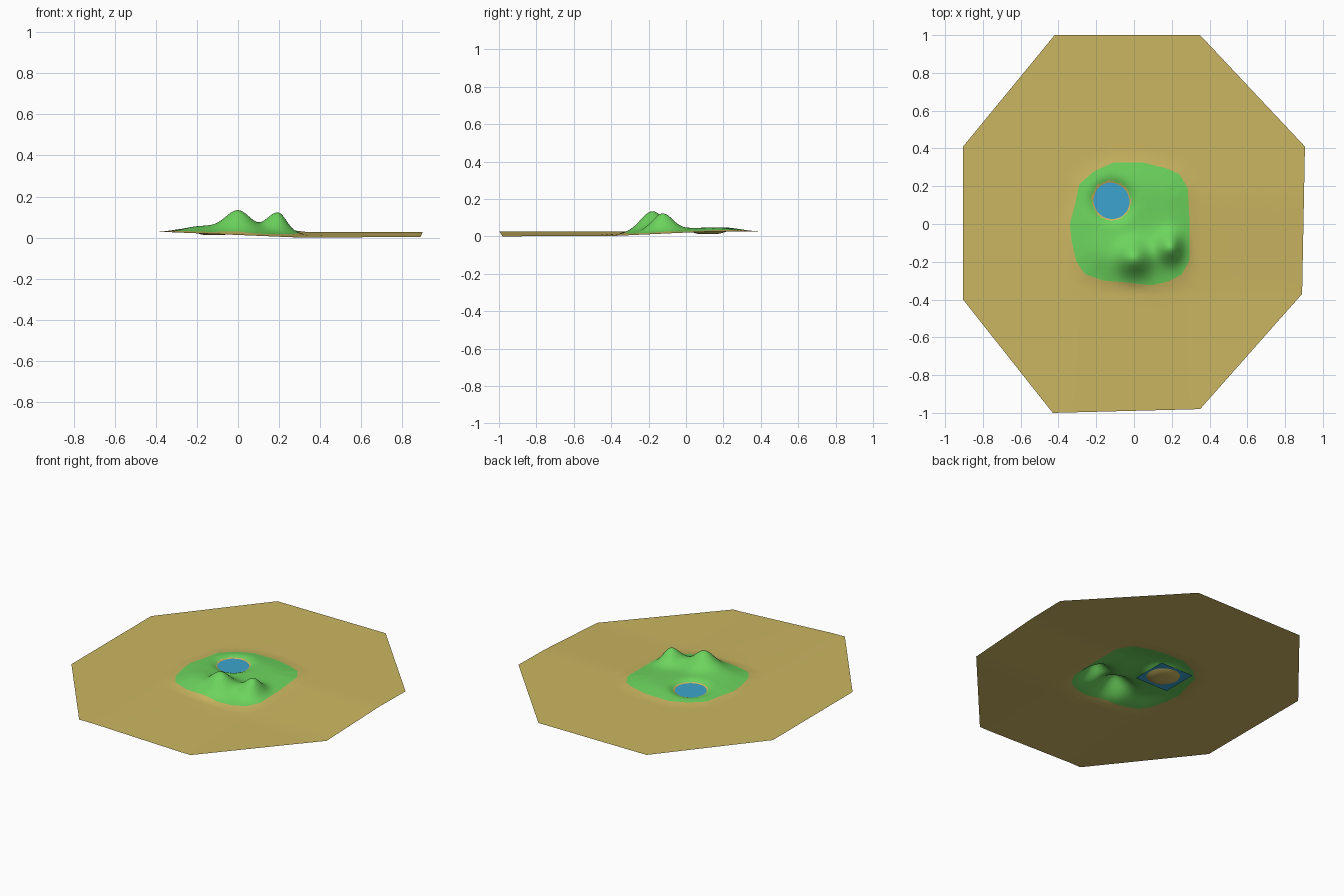
import bpy, math
from mathutils import Vector

if "Cube" in bpy.data.objects:
    bpy.data.objects.remove(bpy.data.objects["Cube"])


def material(name, rgb):
    m = bpy.data.materials.new(name)
    m.diffuse_color = (*rgb, 1)
    m.use_nodes = True
    m.node_tree.nodes["Principled BSDF"].inputs["Base Color"].default_value = m.diffuse_color
    return m


sand = material("sand", (0.60, 0.47, 0.12))
grass = material("grass", (0.15, 0.66, 0.11))
water = material("water", (0.045, 0.37, 0.61))

# plan outlines: island shore, inner square, outer octagon
CENTRE = Vector((-0.02, 0.0))
ISLAND = [(-.34, 0), (-.31, .11), (-.29, .21), (-.21, .28), (-.11, .325), (.05, .325),
          (.17, .295), (.24, .265), (.285, .19), (.295, 0), (.295, -.19), (.25, -.27),
          (.18, -.305), (.09, -.325), (-.03, -.31), (-.16, -.30), (-.26, -.265),
          (-.305, -.2), (-.33, -.09)]
SQUARE = [(-.41, .40), (.35, .40), (.35, -.37), (-.41, -.38)]
OCTAGON = [(-.42, 1), (.35, 1), (.905, .41), (.89, -.37), (.35, -.98),
           (-.43, -1), (-.905, -.40), (-.905, .41)]


def radius(poly, a):
    """Distance from CENTRE to the polygon outline along angle a."""
    d = Vector((math.cos(a), math.sin(a)))
    best = 0
    for i, p in enumerate(poly):
        p = Vector(p) - CENTRE
        e = Vector(poly[(i + 1) % len(poly)]) - CENTRE - p
        den = d.x * e.y - d.y * e.x
        if abs(den) < 1e-9:
            continue
        r = (p.x * e.y - p.y * e.x) / den
        k = (p.x * d.y - p.y * d.x) / den
        if r > 0 and -1e-6 <= k <= 1 + 1e-6:
            best = max(best, r)
    return best


def clamp(v):
    return max(0.0, min(1.0, v))


def smooth(a, b, v):
    t = clamp((v - a) / (b - a))
    return t * t * (3 - 2 * t)


def bump(x, y, cx, cy, sx, sy):
    return math.exp(-((x - cx) / sx) ** 2 - ((y - cy) / sy) ** 2)


def pond_distance(x, y):
    return math.hypot(x + 0.118, y - 0.122)


def height(x, y, f):
    # sheet that sinks towards the front right corner
    u, v = clamp((x + .35) / .65), clamp((.15 - y) / .52)
    z = .027 - .024 * u * v - .003 * u * v * clamp((-.37 - y) / .61)
    # low plateau, two peaks, small shoulder
    z += .021 * (1 - smooth(.6, 1.22, f))
    hills = .093 * bump(x, y, 0, -.18, .085, .085)
    hills += .086 * bump(x, y, .195, -.125, .057 if x > .195 else .075, .075)
    hills += .012 * bump(x, y, -.16, -.14, .1, .1)
    z += hills * (1 - smooth(1, 1.25, f))
    # pond basin
    return z - .036 * math.exp(-(pond_distance(x, y) / .108) ** 4)


# terrain: rings that follow the shore, the square and the octagon
angles = [2 * math.pi * i / 144 - math.pi for i in range(144)]
for p in SQUARE + OCTAGON:
    a = math.atan2(p[1] - CENTRE.y, p[0] - CENTRE.x)
    i = min(range(144), key=lambda k: abs(angles[k] - a))
    angles[i] = a
INNER, SHORE, OUTER = 36, 8, 6
n = len(angles)
verts = [(CENTRE.x, CENTRE.y, height(CENTRE.x, CENTRE.y, 0))]
limits = [(radius(ISLAND, a), radius(SQUARE, a), radius(OCTAGON, a)) for a in angles]
for ring in range(1, INNER + SHORE + OUTER + 1):
    for a, (r0, r1, r2) in zip(angles, limits):
        if ring <= INNER:
            r = r0 * ring / INNER
        elif ring <= INNER + SHORE:
            r = r0 + (r1 - r0) * (ring - INNER) / SHORE
        else:
            r = r1 + (r2 - r1) * (ring - INNER - SHORE) / OUTER
        x, y = CENTRE.x + r * math.cos(a), CENTRE.y + r * math.sin(a)
        verts.append((x, y, height(x, y, r / r0)))
faces = [(0, 1 + i, 1 + (i + 1) % n) for i in range(n)]
for ring in range(INNER + SHORE + OUTER - 1):
    b = 1 + ring * n
    for i in range(n):
        j = (i + 1) % n
        faces.append((b + i, b + n + i, b + n + j, b + j))
mesh = bpy.data.meshes.new("island_terrain")
mesh.from_pydata(verts, [], faces)
mesh.materials.append(sand)
mesh.materials.append(grass)
for k, f in enumerate(mesh.polygons):
    c = f.center
    in_basin = pond_distance(c.x, c.y) < .14 and c.z < .031
    f.material_index = 1 if k < n * INNER and not in_basin else 0
    f.use_smooth = True
terrain = bpy.data.objects.new("island_terrain", mesh)
bpy.context.collection.objects.link(terrain)

# pond: flat square sheet that the basin dips below
bpy.ops.mesh.primitive_plane_add(size=1, location=(-.127, .122, .027))
pond = bpy.context.object
pond.name = "pond_water"
pond.scale = (.235, .235, 1)
pond.data.materials.append(water)
